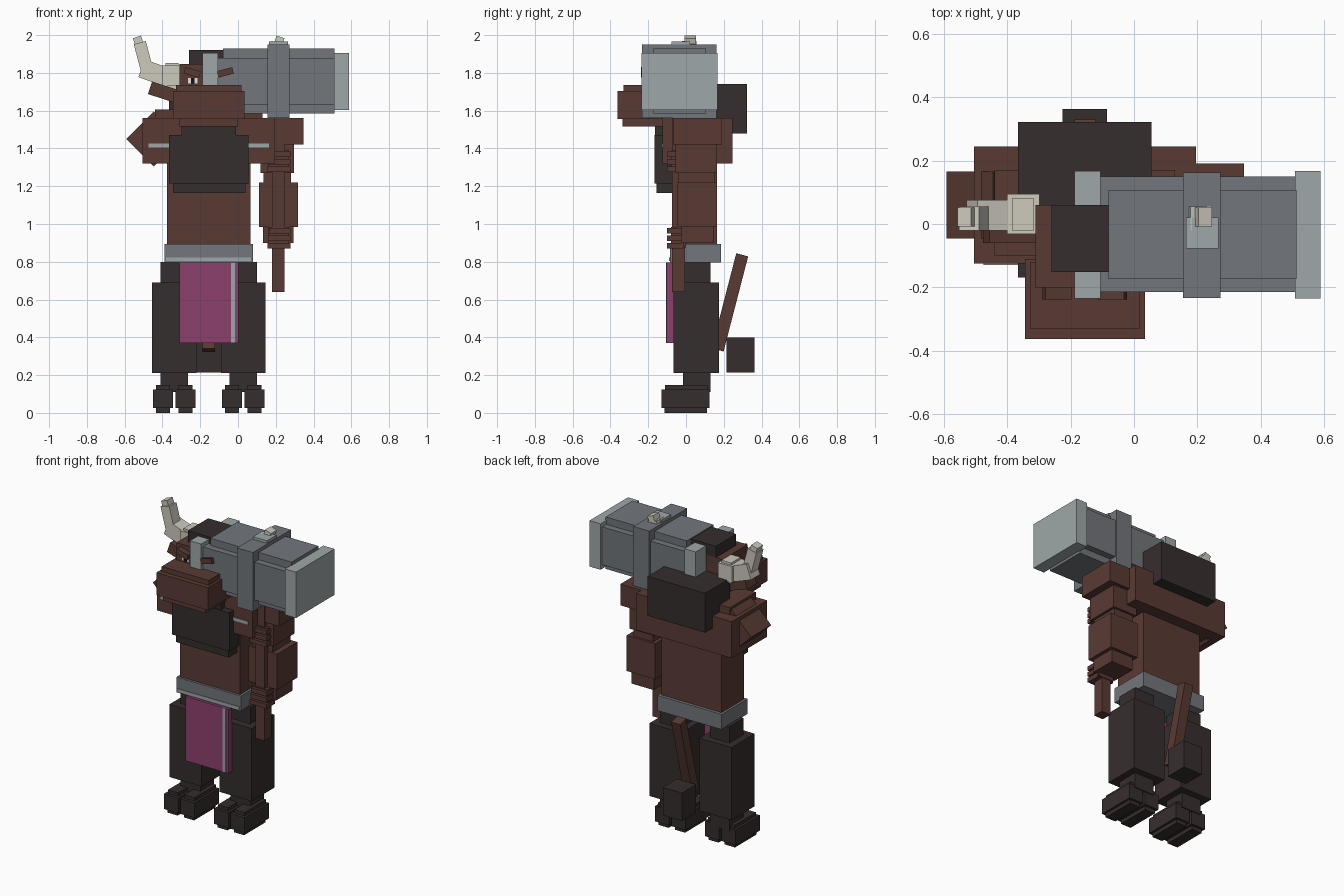
import bpy, math
from mathutils import Matrix, Vector

CX = -0.155  # centre plane of the body


def material(name, r, g, b):
    m = bpy.data.materials.new(name)
    lin = [((c / 255 + 0.055) / 1.055) ** 2.4 for c in (r, g, b)]
    m.diffuse_color = (*lin, 1)
    return m


HIDE = material("brown hide", 89, 58, 51)
FUR = material("dark fur", 54, 45, 46)
STEEL = material("mid grey steel", 114, 118, 123)
TRIM = material("light grey steel", 159, 167, 168)
CLOTH = material("magenta cloth", 140, 64, 108)
HORN = material("horn ivory", 205, 202, 190)
WHITE = material("eye white", 225, 225, 220)
BLACK = material("pupil black", 20, 18, 18)


def box(name, x, y, z, mat, turn=0.0, axis='Y'):
    """Block from (min, max) ranges, optionally turned about its centre."""
    bpy.ops.mesh.primitive_cube_add(size=1)
    o = bpy.context.object
    o.name = name
    size = [r[1] - r[0] for r in (x, y, z)]
    centre = Vector([(r[0] + r[1]) / 2 for r in (x, y, z)])
    rot = Matrix.Rotation(math.radians(turn), 4, axis)
    o.data.transform(Matrix.Translation(centre) @ rot @ Matrix.Diagonal((*size, 1)))
    o.data.materials.append(mat)
    return o


def pair(name, x, y, z, mat, turn=0.0):
    """The same block on both sides of the body."""
    box("left_" + name, x, y, z, mat, turn)
    box("right_" + name, (2 * CX - x[1], 2 * CX - x[0]), y, z, mat, -turn)


def bar(name, a, b, width, y, mat):
    """Horn segment between two (x, z) points, on both sides."""
    dx, dz = b[0] - a[0], b[1] - a[1]
    length = math.hypot(dx, dz)
    mx, mz = (a[0] + b[0]) / 2, (a[1] + b[1]) / 2
    pair(name, (mx - width / 2, mx + width / 2), y,
         (mz - length / 2, mz + length / 2), mat, math.degrees(math.atan2(dx, dz)))


# Hooves and legs
for tag, x0, x1 in (("outer", -0.45, -0.345), ("inner", -0.33, -0.225)):
    pair(tag + "_hoof", (x0, x1), (-0.13, 0.125), (0.025, 0.125), FUR)
    pair(tag + "_hoof_top", (x0 + 0.015, x1 - 0.015), (-0.11, 0.115), (0.12, 0.148), FUR)
    pair(tag + "_hoof_sole", (x0 + 0.015, x1 - 0.015), (-0.115, 0.11), (0, 0.03), FUR)
pair("shank", (-0.41, -0.265), (-0.015, 0.13), (0.11, 0.80), FUR)
pair("thigh", (-0.455, -0.22), (-0.065, 0.175), (0.21, 0.69), FUR)

# Tail
box("tail", (-0.187, -0.122), (0.20, 0.265), (0.325, 0.845), HIDE, -14.5, 'X')
box("tail_tuft", (-0.225, -0.085), (0.215, 0.363), (0.215, 0.40), FUR)

# Loincloth and belt
box("loincloth", (-0.31, 0.003), (-0.103, -0.067), (0.37, 0.795), CLOTH)
box("loincloth_stripe", (-0.037, -0.015), (-0.107, -0.1), (0.37, 0.795), TRIM)
box("belt", (-0.39, 0.08), (-0.085, 0.185), (0.795, 0.895), STEEL)
box("belt_trim", (-0.38, 0.07), (-0.089, -0.083), (0.803, 0.822), TRIM)

# Torso, chest and mane
box("torso", (-0.375, 0.065), (-0.07, 0.165), (0.89, 1.34), HIDE)
box("chest", (-0.505, 0.195), (-0.125, 0.245), (1.32, 1.56), HIDE)
box("upper_shoulders", (-0.44, 0.13), (-0.10, 0.17), (1.50, 1.607), HIDE)
box("chest_strap", (-0.475, 0.165), (-0.13, -0.122), (1.405, 1.426), TRIM)
box("beard", (-0.365, 0.055), (-0.168, -0.07), (1.215, 1.47), FUR)
box("beard_tip", (-0.345, 0.04), (-0.155, -0.07), (1.165, 1.22), FUR)
box("beard_top", (-0.30, -0.01), (-0.163, -0.07), (1.46, 1.53), FUR)
box("back_mane", (-0.365, 0.055), (0.06, 0.322), (1.48, 1.74), FUR)

# Head
box("head", (-0.31, 0.0), (-0.20, 0.06), (1.55, 1.848), HIDE)
box("snout", (-0.343, 0.034), (-0.362, -0.11), (1.555, 1.703), HIDE)
box("snout_top", (-0.327, 0.018), (-0.33, -0.12), (1.70, 1.735), HIDE)
box("jaw", (-0.31, 0.0), (-0.337, -0.07), (1.517, 1.56), HIDE)
box("crown_hair", (-0.26, -0.08), (-0.152, 0.06), (1.80, 1.922), FUR)
pair("eye", (-0.265, -0.215), (-0.206, -0.198), (1.745, 1.772), WHITE)
pair("pupil", (-0.25, -0.23), (-0.209, -0.203), (1.745, 1.772), BLACK)
pair("brow", (-0.285, -0.20), (-0.238, -0.19), (1.785, 1.82), HIDE, 15)
pair("ear", (-0.47, -0.30), (-0.06, 0.04), (1.66, 1.73), HIDE, 18)

# Horns
pair("horn_base", (-0.40, -0.298), (-0.032, 0.094), (1.73, 1.838), HORN)
pair("horn_collar", (-0.385, -0.315), (-0.02, 0.08), (1.715, 1.853), HORN)
bar("horn_middle", (-0.51, 1.825), (-0.375, 1.775), 0.10, (-0.02, 0.075), HORN)
bar("horn_upright", (-0.475, 1.79), (-0.52, 1.96), 0.066, (-0.02, 0.055), HORN)
bar("horn_tip", (-0.515, 1.93), (-0.535, 1.99), 0.045, (-0.008, 0.052), HORN)

# Raised arm, folded against the shoulder
box("folded_elbow", (-0.548, -0.342), (-0.045, 0.165), (1.347, 1.553), HIDE, 45)

# Lowered arm gripping the handle
box("shoulder", (0.15, 0.347), (-0.07, 0.19), (1.42, 1.56), HIDE)
box("upper_arm", (0.12, 0.297), (-0.055, 0.165), (1.27, 1.43), HIDE)
box("elbow", (0.135, 0.28), (-0.04, 0.15), (1.20, 1.28), HIDE)
box("forearm", (0.11, 0.318), (-0.045, 0.165), (0.985, 1.22), HIDE)
box("wrist", (0.133, 0.295), (-0.025, 0.145), (0.90, 0.99), HIDE)
for hand, z0 in (("lower", 0.87), ("upper", 1.275)):
    box(hand + "_hand", (0.16, 0.27), (-0.08, 0.0), (z0 + 0.005, z0 + 0.115), HIDE)
    for i in range(3):
        z = z0 + i * 0.04
        box(f"{hand}_finger_{i + 1}", (0.155 + 0.005 * i, 0.278),
            (-0.10, -0.01), (z, z + 0.029), HIDE)

# Hammer
box("hammer_handle", (0.18, 0.247), (-0.075, -0.005), (0.64, 1.60), HIDE)
box("hammer_core", (-0.18, 0.58), (-0.215, 0.15), (1.63, 1.88), STEEL)
box("hammer_ridge", (-0.08, 0.512), (-0.173, 0.107), (1.585, 1.928), STEEL)
box("hammer_band", (0.155, 0.272), (-0.233, 0.162), (1.56, 1.95), STEEL)
box("handle_cap", (0.164, 0.266), (-0.078, 0.02), (1.94, 1.967), TRIM)
box("hammer_face", (0.507, 0.588), (-0.235, 0.167), (1.603, 1.906), TRIM)
box("hammer_back", (-0.187, -0.105), (-0.235, 0.167), (1.603, 1.906), TRIM)
